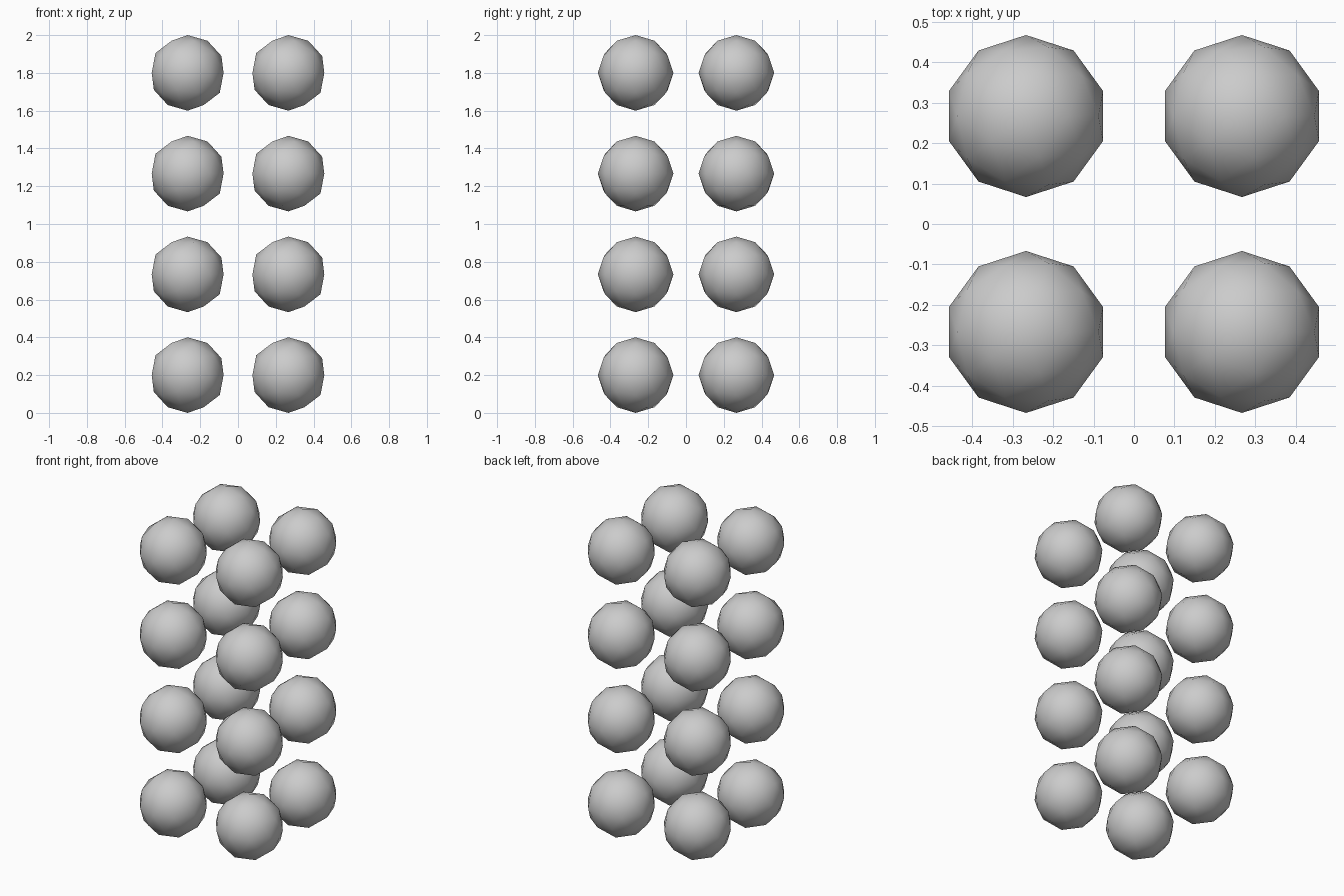
import bpy

if "Cube" in bpy.data.objects:
    bpy.data.objects.remove(bpy.data.objects["Cube"], do_unlink=True)

RADIUS = 0.2
SPACING = 1.6 / 3

# Plain grey material
grey = bpy.data.materials.new("light grey")
grey.use_nodes = True
colour = (0.6, 0.6, 0.6, 1)
grey.diffuse_color = colour
grey.node_tree.nodes["Principled BSDF"].inputs["Base Color"].default_value = colour

# One smooth low-poly ball shared by the whole stack
bpy.ops.mesh.primitive_ico_sphere_add(subdivisions=2, radius=RADIUS)
first = bpy.context.object
bpy.ops.object.shade_smooth()
mesh = first.data
mesh.name = "ball"
mesh.materials.append(grey)
bpy.data.objects.remove(first, do_unlink=True)

# Grid of balls: two wide, two deep, four high
for level in range(4):
    for depth, y in (("front", -1), ("back", 1)):
        for side, x in (("right", -1), ("left", 1)):
            ball = bpy.data.objects.new(f"ball_{depth}_{side}_{level + 1}", mesh)
            ball.location = (x * SPACING / 2, y * SPACING / 2, RADIUS + level * SPACING)
            bpy.context.collection.objects.link(ball)
